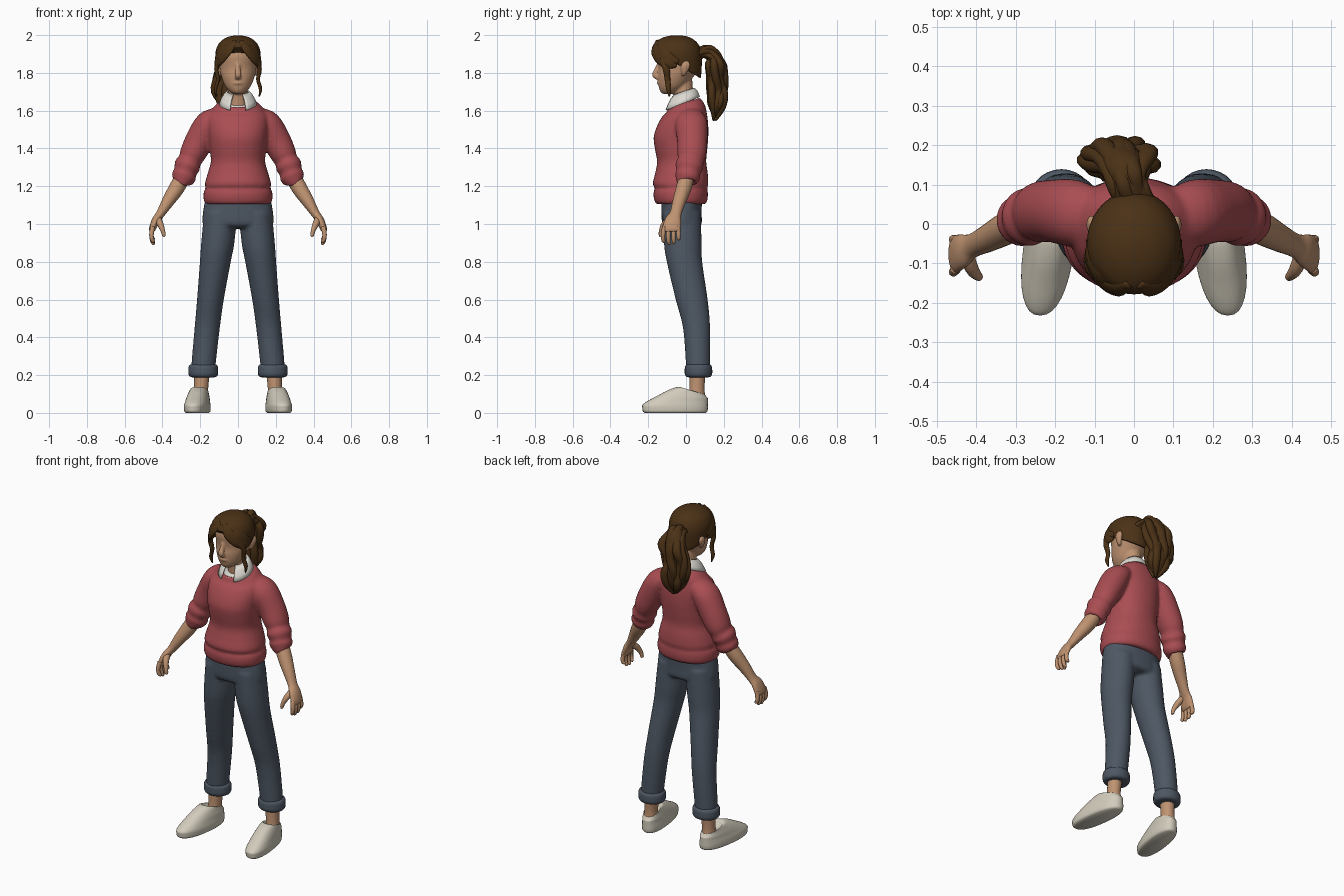
import bpy, bmesh, math, random
from mathutils import Vector

random.seed(3)


def material(name, rgb):
    m = bpy.data.materials.new(name)
    m.diffuse_color = (*rgb, 1)
    return m


SKIN = material("skin", (.52, .29, .165))
HAIR = material("brown hair", (.07, .031, .008))
KNIT = material("red knit", (.40, .075, .085))
DENIM = material("blue grey denim", (.075, .095, .125))
CANVAS = material("cream canvas", (.64, .60, .50))
SHIRT = material("white shirt", (.72, .70, .64))
Y, X = Vector((0, 1, 0)), Vector((1, 0, 0))


def spline(st, k):
    """Catmull-Rom through stations of equal length."""
    out = []
    for i in range(len(st) - 1):
        a, b, c, d = st[max(i - 1, 0)], st[i], st[i + 1], st[min(i + 2, len(st) - 1)]
        for s in range(k):
            t = s / k
            out.append([.5 * (2 * q + (r - p) * t + (2 * p - 5 * q + 4 * r - w) * t * t
                              + (3 * q - p - 3 * r + w) * t ** 3) for p, q, r, w in zip(a, b, c, d)])
    return out + [list(st[-1])]


def sweep(bm, st, ref=None, n=24, k=4, power=1.0, sx=1, shear=0):
    """Loft ellipses (x, y, z, rx, ry[, tilt]); level rings unless ref gives a sweep frame."""
    st = [tuple(s) + (0,) * (6 - len(s)) for s in st]
    pts = spline(st, k)
    rings = []
    for i, p in enumerate(pts):
        c = Vector(p[:3])
        if ref is None:
            u, v = Vector((1, 0, 0)), Vector((0, 1, p[5]))
        else:
            t = (Vector(pts[min(i + 1, len(pts) - 1)][:3]) - Vector(pts[max(i - 1, 0)][:3])).normalized()
            u = t.cross(ref(c) if callable(ref) else ref).normalized()
            v = u.cross(t)
        ring = []
        for j in range(n):
            a = math.tau * j / n
            ca, sa = (math.copysign(abs(f) ** power, f) for f in (math.cos(a), math.sin(a)))
            q = c + u * max(p[3], .001) * ca + v * max(p[4], .001) * sa
            q.x -= shear * q.y
            ring.append(bm.verts.new((q.x * sx, q.y, q.z)))
        rings.append(ring)
    for a, b in zip(rings, rings[1:]):
        for j in range(n):
            bm.faces.new((a[j], a[(j + 1) % n], b[(j + 1) % n], b[j]))
    bm.faces.new(rings[0])
    bm.faces.new(rings[-1])


def finish(name, bm, mat):
    bmesh.ops.recalc_face_normals(bm, faces=bm.faces)
    me = bpy.data.meshes.new(name)
    bm.to_mesh(me)
    bm.free()
    me.materials.append(mat)
    for p in me.polygons:
        p.use_smooth = True
    ob = bpy.data.objects.new(name, me)
    bpy.context.collection.objects.link(ob)
    return ob


def part(name, mat, single=(), pair=(), voxel=0, smooth=3):
    """Each entry is (stations, options); pairs are mirrored across x."""
    bm = bmesh.new()
    for st, opt in single:
        sweep(bm, st, **opt)
    for st, opt in pair:
        sweep(bm, st, **opt)
        sweep(bm, st, sx=-1, **opt)
    ob = finish(name, bm, mat)
    if voxel:
        r = ob.modifiers.new("blend", 'REMESH')
        r.mode, r.voxel_size, r.use_smooth_shade = 'VOXEL', voxel, True
        s = ob.modifiers.new("soften", 'SMOOTH')
        s.iterations, s.factor = smooth, .5
    return ob


def rings(rows, cx=0):
    """(z, rx, front y, back y[, tilt]) -> level stations."""
    return [(cx, (r[2] + r[3]) / 2, r[0], r[1], (r[3] - r[2]) / 2, r[4] if len(r) > 4 else 0) for r in rows]


# Sweater: body with ribbed hem, plus pushed-up sleeves
body = rings([(1.105, .168, -.155, .10), (1.12, .18, -.166, .112), (1.15, .183, -.172, .116),
              (1.175, .180, -.17, .115), (1.187, .172, -.164, .112), (1.215, .175, -.176, .118),
              (1.27, .16, -.163, .115), (1.33, .144, -.153, .107), (1.40, .15, -.165, .113),
              (1.46, .156, -.171, .118), (1.52, .162, -.153, .118), (1.57, .158, -.125, .113),
              (1.61, .135, -.104, .10, .2), (1.645, .092, -.092, .07, .3), (1.625, .06, -.07, .05, .3)])
sleeve = [(.10, .02, 1.57, .05, .07), (.155, .028, 1.53, .072, .085), (.205, .033, 1.44, .075, .08),
          (.24, .03, 1.37, .069, .077), (.255, .025, 1.335, .061, .069), (.268, .018, 1.308, .070, .075),
          (.28, .012, 1.275, .060, .064), (.287, .008, 1.252, .066, .067), (.298, 0, 1.225, .053, .054),
          (.30, 0, 1.22, .04, .04)]
part("sweater", KNIT, [(body, dict(n=40, power=.92))], [(sleeve, dict(ref=Y, n=28))], voxel=.009, smooth=4)

# Trousers: hips and two legs, then rolled cuffs
hips = rings([(.98, .15, -.10, .065), (1.0, .186, -.125, .083), (1.06, .186, -.13, .083), (1.15, .17, -.13, .085)])
leg = [(.092, -.022, 1.06, .088, .10), (.107, -.017, .9, .088, .10), (.12, -.008, .8, .082, .094),
       (.146, .03, .6, .071, .085), (.163, .056, .45, .067, .072), (.183, .064, .25, .064, .064),
       (.183, .064, .21, .06, .06)]
part("trousers", DENIM, [(hips, dict(n=36, power=.9))], [(leg, dict(n=28))], voxel=.01)
cuff = [(.184, .066, z, r, r - .006) for z, r in
        ((.188, .055), (.192, .070), (.205, .078), (.225, .079), (.245, .077), (.256, .068), (.256, .055))]
part("trouser_cuffs", DENIM, pair=[(cuff, dict(n=28))])

# Ankles and shoes with toes turned slightly out
part("ankles", SKIN, pair=[([(.197, .058, .08, .04, .045), (.195, .058, .13, .037, .04),
                             (.19, .062, .22, .042, .042)], {})])
shoe = rings([(0, .056, -.218, .105), (.008, .063, -.228, .113), (.025, .065, -.231, .116),
              (.042, .064, -.230, .116), (.062, .060, -.205, .116), (.085, .056, -.15, .115, -.05),
              (.105, .05, -.085, .108, -.2), (.118, .045, -.035, .098, -.3), (.105, .035, -.015, .085, -.3)], .208)
laces = [([(.175, y, z - .006, .006, .005), (.208, y - .006, z + .003, .006, .005),
           (.241, y, z - .006, .006, .005)], dict(ref=Y, n=8, shear=.13))
         for y, z in ((-.11, .098), (-.08, .11), (-.05, .122))]
part("shoes", CANVAS, pair=[(shoe, dict(n=32, power=.85, shear=.13))])
part("shoe_laces", CANVAS, pair=laces)

# Forearms and hands
arm = [(.28, .01, 1.27, .04, .04), (.325, -.012, 1.19, .041, .041), (.37, -.036, 1.12, .033, .035),
       (.41, -.055, 1.055, .023, .031), (.435, -.068, 1.02, .021, .043), (.453, -.077, .975, .018, .048),
       (.456, -.078, .96, .012, .042)]
fingers = [([(.452, -.078 + d, .985, .013, .012), (.458, -.08 + 1.15 * d, .945, .012, .012),
             (.455, -.079 + 1.15 * d, .92 - h / 2, .011, .011), (.448, -.077 + 1.1 * d, .893 - h + .015, .009, .009),
             (.446, -.077 + 1.1 * d, .889 - h + .012, .003, .003)], dict(ref=Y, n=10))
           for d, h in ((-.036, .002), (-.012, .012), (.012, .008), (.035, -.012))]
thumb = [(.425, -.075, 1.03, .018, .018), (.412, -.112, 1.0, .017, .018), (.398, -.13, .965, .012, .013),
         (.392, -.134, .938, .009, .01), (.391, -.134, .933, .003, .003)]
part("forearms_and_hands", SKIN, pair=[(arm, dict(ref=Y)), (thumb, dict(ref=Y, n=12))] + fingers)

# Head with nose, lips, ears and neck
skull = rings([(1.688, .022, -.12, -.06), (1.70, .042, -.135, -.04), (1.73, .068, -.145, 0),
               (1.78, .088, -.149, .04), (1.825, .097, -.145, .068), (1.9, .10, -.152, .075),
               (1.955, .08, -.12, .05), (1.98, .03, -.07, 0)])
neck = [(0, -.005, 1.56, .06, .055), (0, -.008, 1.62, .052, .05), (0, -.018, 1.76, .05, .052)]
nose = [(0, -.138, 1.86, .010, .012), (0, -.152, 1.825, .012, .012), (0, -.166, 1.79, .018, .014),
        (0, -.152, 1.772, .014, .010)]
lips = [(-.03, -.136, 1.745, .006, .006), (0, -.147, 1.747, .009, .009), (.03, -.136, 1.745, .006, .006)]
ear = [(.097, -.012, 1.785, .006, .008), (.102, -.008, 1.805, .012, .017), (.108, -.002, 1.84, .013, .026),
       (.106, 0, 1.865, .006, .012)]
part("head", SKIN, [(skull, dict(n=32)), (neck, {}), (nose, dict(ref=Y, n=14)), (lips, dict(ref=Y, n=10))],
     [(ear, dict(n=14))], voxel=.006)

# Shirt: neckline infill and folded collar
part("shirt_neckline", SHIRT, [([(0, -.02, 1.57, .062, .07, .3), (0, -.02, 1.638, .062, .074, .3)], {})])
bm = bmesh.new()
grid = []
for i in range(33):
    a = math.radians(26 + i * 308 / 32)
    s, c = math.sin(a), math.cos(a)
    grid.append([bm.verts.new(((.058 + .038 * t + b) * s, -.012 - .01 * t - (.056 + .036 * t + b) * c,
                               1.703 - .018 * c - t * (.066 + .018 * c)))
                 for t, b in ((0, 0), (.3, .008), (.65, .007), (1, .004))])
for p, q in zip(grid, grid[1:]):
    for j in range(3):
        bm.faces.new((p[j], q[j], q[j + 1], p[j + 1]))
collar = finish("shirt_collar", bm, SHIRT)
collar.modifiers.new("thickness", 'SOLIDIFY').thickness = .008


def outward(c):
    return c - Vector((0, -.04, 1.84))


# Hair cap, high at the forehead and low at the nape
cap = [(0, -.045, 1.845, .104, .112, -.6), (0, -.045, 1.85, .112, .123, -.6), (0, -.047, 1.88, .118, .13, -.4),
       (0, -.047, 1.92, .117, .13, -.15), (0, -.048, 1.96, .098, .112, -.05), (0, -.05, 1.988, .06, .07),
       (0, -.05, 1.999, .015, .02)]
part("hair_cap", HAIR, [(cap, dict(n=36))])

# Parted fringe and loose side locks
fringe = [([(.012, -.15, 1.968, .012, .01), (.05, -.163, 1.925, .03, .013), (.09, -.135, 1.878, .034, .014),
            (.112, -.09, 1.85, .028, .013), (.112, -.05, 1.84, .012, .008)], dict(ref=outward, n=14)),
          ([(.02, -.14, 1.965, .02, .01), (.075, -.135, 1.925, .035, .014), (.106, -.095, 1.885, .035, .014),
            (.113, -.04, 1.86, .015, .008)], dict(ref=outward, n=14))]
lock = [(.095, -.125, 1.875, .014, .02), (.114, -.105, 1.82, .012, .018), (.106, -.098, 1.765, .010, .015),
        (.119, -.092, 1.715, .009, .013), (.112, -.088, 1.675, .003, .004)]
part("fringe_and_side_locks", HAIR, pair=fringe + [(lock, dict(ref=Y, n=12))])

# Wavy ponytail: core wrapped in strands
core = [(0, .05, 1.885, .035), (-.01, .095, 1.91, .035), (-.025, .14, 1.895, .048), (-.035, .158, 1.84, .056),
        (-.04, .155, 1.77, .056), (-.04, .168, 1.70, .054), (-.035, .165, 1.63, .042), (-.03, .15, 1.565, .015)]
strands = [([(x, y, z, r * .85, r * 1.05) for x, y, z, r in core], dict(ref=X, n=16))]
for j in range(11):
    a, ph, cut = math.tau * j / 11, random.uniform(0, 6), random.uniform(-.02, .03)
    st = []
    for i, (x, y, z, r) in enumerate(core):
        f = r * (.9 + .25 * math.sin(1.9 * i + ph))
        b = a + .25 * math.sin(1.3 * i + ph)
        w = .006 if i == len(core) - 1 else .012 + .2 * r
        drop = cut * i / 7
        if i < 3:   # strands leave the tie before turning down
            st.append((x + f * math.cos(b), y, z + .6 * f * math.sin(b), w * .8, w))
        else:
            st.append((x + 1.3 * f * math.cos(b), y + .75 * f * math.sin(b), z + drop, w * .9, w * 1.1))
    strands.append((st, dict(ref=X, n=10)))
part("ponytail", HAIR, strands)
